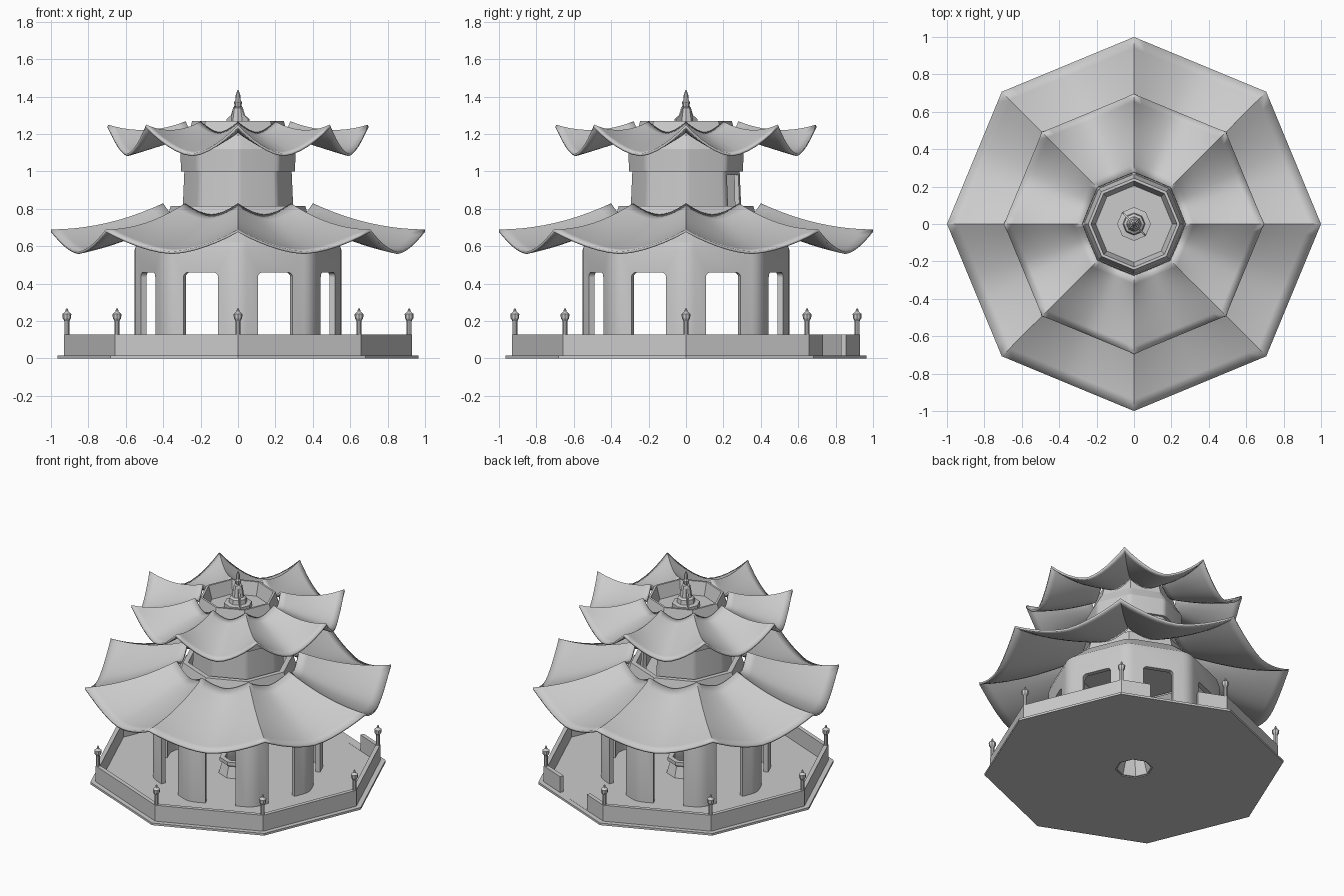
import bpy, bmesh
from math import pi, sin, cos, radians
from mathutils import Matrix, Vector

if "Cube" in bpy.data.objects:
    bpy.data.objects.remove(bpy.data.objects["Cube"])


def finish(name, bm, smooth=True):
    bmesh.ops.recalc_face_normals(bm, faces=bm.faces)
    me = bpy.data.meshes.new(name)
    bm.to_mesh(me)
    bm.free()
    ob = bpy.data.objects.new(name, me)
    bpy.context.collection.objects.link(ob)
    if smooth:
        bpy.ops.object.select_all(action='DESELECT')
        ob.select_set(True)
        bpy.context.view_layer.objects.active = ob
        bpy.ops.object.shade_smooth_by_angle(angle=radians(20))
    return ob


def octagon(R, d=0.0):
    """Octagon outline with a corner on +x; d is the corner rounding radius."""
    pts = []
    for k in range(8):
        a = k * pi / 4
        if d == 0:
            pts.append((R * cos(a), R * sin(a)))
            continue
        c = R - d / cos(pi / 8)
        for i in range(5):
            b = a + pi / 8 * (i / 2 - 1)
            pts.append((c * cos(a) + d * cos(b), c * sin(a) + d * sin(b)))
    return pts


def lathe(name, profile, d=0.0, hollow=False, at=(0, 0)):
    """Stack octagonal rings; hollow joins last ring to first."""
    bm = bmesh.new()
    rings = [[bm.verts.new((x + at[0], y + at[1], z)) for x, y in octagon(r, d)]
             for r, z in profile]
    n = len(rings[0])
    pairs = list(zip(rings, rings[1:]))
    if hollow:
        pairs.append((rings[-1], rings[0]))
    else:
        bm.faces.new(rings[0])
        bm.faces.new(rings[-1])
    for lo, hi in pairs:
        for i in range(n):
            j = (i + 1) % n
            bm.faces.new((lo[i], lo[j], hi[j], hi[i]))
    return finish(name, bm)


def cut(ob, name, sides, radius, depth, width, z0, z1, bev=0.0):
    """Cut box openings through the chosen octagon sides."""
    bm = bmesh.new()
    for k in sides:
        m = (Matrix.Rotation(pi / 8 + k * pi / 4, 4, 'Z')
             @ Matrix.Translation((radius, 0, (z0 + z1) / 2))
             @ Matrix.Diagonal((depth, width, z1 - z0, 1)))
        vs = bmesh.ops.create_cube(bm, size=1, matrix=m)['verts']
        if bev:
            top = {v for v in vs if v.co.z > z1 - 1e-4}
            es = {e for v in top for e in v.link_edges if e.other_vert(v) in top}
            rad = Vector((cos(pi / 8 + k * pi / 4), sin(pi / 8 + k * pi / 4), 0))
            es = [e for e in es
                  if abs((e.verts[0].co - e.verts[1].co).normalized().dot(rad)) > 0.9]
            bmesh.ops.bevel(bm, geom=es, offset=bev, segments=4, profile=0.5,
                            affect='EDGES')
    cutter = finish(name, bm, False)
    cutter.hide_render = True
    cutter.hide_viewport = True
    mod = ob.modifiers.new("openings", 'BOOLEAN')
    mod.operation = 'DIFFERENCE'
    mod.solver = 'EXACT'
    mod.object = cutter


def quad(p, u):
    """Parabola through p at u = 0, 0.5, 1."""
    a, b, c = p
    return a * (1 - u) * (1 - 2 * u) + 4 * b * u * (1 - u) + c * u * (2 * u - 1)


def roof(name, r_in, r_out, ridge, valley, thick):
    """Scalloped sheet: high along the eight ridges, sagging between them."""
    bm = bmesh.new()
    seg, rows = 12, 10
    corners = [Vector((x, y, 0)) for x, y in octagon(1)]
    grid = []
    for j in range(rows + 1):
        u = j / rows
        r = r_in + (r_out - r_in) * u
        row = []
        for k in range(8):
            for i in range(seg):
                p = corners[k].lerp(corners[(k + 1) % 8], i / seg) * r
                w = abs(2 * i / seg - 1) ** 1.65
                p.z = quad(valley, u) * (1 - w) + quad(ridge, u) * w
                row.append(bm.verts.new(p))
        grid.append(row)
    n = 8 * seg
    for a, b in zip(grid, grid[1:]):
        for i in range(n):
            bm.faces.new((a[i], b[i], b[(i + 1) % n], a[(i + 1) % n]))
    ob = finish(name, bm)
    mod = ob.modifiers.new("thickness", 'SOLIDIFY')
    mod.thickness = thick
    mod.offset = -1
    return ob


# Ground plate with central hole, and the well standing over it
lathe("base_plate", [(.965, 0), (.965, .015), (.12, .015), (.12, 0)], hollow=True)
lathe("well", [(.13, .005), (.105, .09), (.12, .1), (.12, .125),
               (.085, .125), (.085, .09), (.11, .005)], hollow=True)

# Boundary wall with one entrance gap
wall = lathe("boundary_wall", [(.93, .012), (.93, .128), (.90, .128), (.90, .012)],
             hollow=True)
cut(wall, "gate_cutter", [1], .85, .2, .32, .0155, .2)

# Lamp posts at the corners
for k, (x, y) in enumerate(octagon(.915)):
    lathe(f"post_{k}", [(.013, .015), (.013, .2), (.022, .215), (.024, .238),
                        (.009, .25), (.004, .268)], at=(x, y))

# Lower storey: rounded octagon with an arch in every side
lower = lathe("lower_storey", [(.563, .002), (.563, .58), (.55, .62), (.41, .735),
                               (.38, .72), (.515, .6), (.528, .57), (.528, .002)],
              d=.12, hollow=True)
cut(lower, "arch_cutter", range(8), .5, .2, .2, -.05, .46, .025)

# Lower roof and its collar
roof("lower_roof", .40, 1.0, (.83, .725, .69), (.77, .65, .572), .014)
lathe("lower_collar", [(.385, .73), (.36, .815), (.325, .815), (.315, .75),
                       (.05, .75), (.05, .73)], hollow=True)

# Upper storey: tapered wall with a doorway, and a wider band above
upper = lathe("upper_storey", [(.302, .75), (.291, 1.0), (.265, 1.0), (.272, .75)],
              d=.05, hollow=True)
cut(upper, "door_cutter", [1], .27, .12, .16, .76, .98)
lathe("upper_band", [(.309, 1.0), (.312, 1.12), (.27, 1.19), (.25, 1.18),
                     (.28, 1.11), (.275, 1.0)], d=.05, hollow=True)

# Upper roof and its collar
roof("upper_roof", .28, .695, (1.268, 1.222, 1.25), (1.21, 1.15, 1.095), .014)
lathe("upper_collar", [(.275, 1.16), (.245, 1.27), (.23, 1.27), (.205, 1.18),
                       (.02, 1.18), (.02, 1.16)], hollow=True)

# Finial with two small side fins
lathe("finial", [(.09, 1.18), (.09, 1.215), (.06, 1.22), (.055, 1.25), (.04, 1.26),
                 (.034, 1.3), (.027, 1.34), (.016, 1.345), (.022, 1.37),
                 (.014, 1.38), (.012, 1.41), (.003, 1.435)])
bm = bmesh.new()
for s in (-1, 1):
    out = [(.02, 1.21), (.085, 1.21), (.08, 1.28), (.05, 1.3), (.025, 1.35)]
    f = bm.faces.new([bm.verts.new((s * r, -.005, z)) for r, z in out])
    ex = bmesh.ops.extrude_face_region(bm, geom=[f])['geom']
    bmesh.ops.translate(bm, vec=(0, .01, 0),
                        verts=[v for v in ex if isinstance(v, bmesh.types.BMVert)])
bmesh.ops.rotate(bm, verts=bm.verts, cent=(0, 0, 0),
                 matrix=Matrix.Rotation(radians(135), 3, 'Z'))
finish("finial_fins", bm, False)
